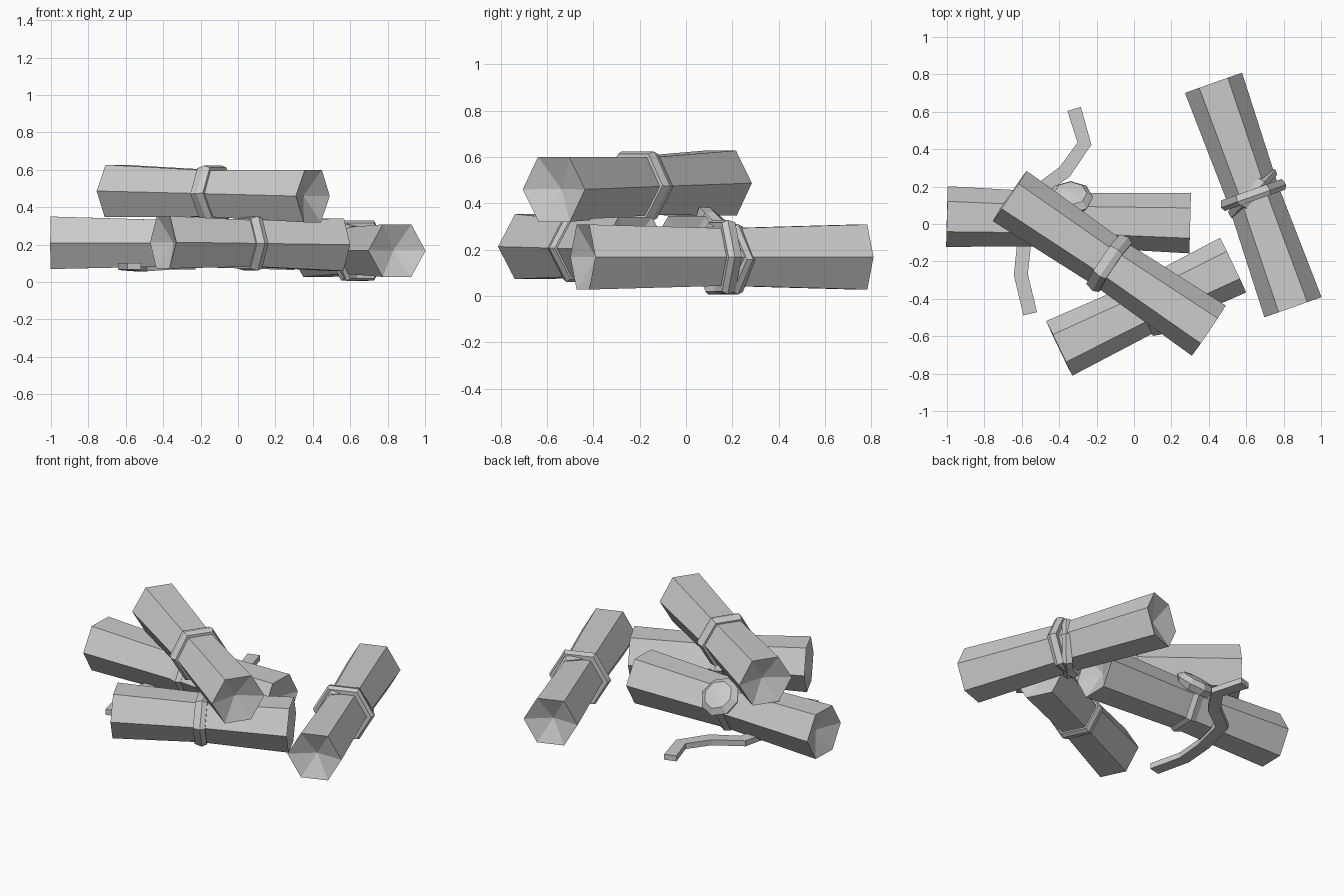
import bpy, bmesh, math
from mathutils import Vector, Matrix

if "Cube" in bpy.data.objects:
    bpy.data.objects.remove(bpy.data.objects["Cube"])


def finish(name, bm):
    bmesh.ops.recalc_face_normals(bm, faces=bm.faces)
    me = bpy.data.meshes.new(name)
    bm.to_mesh(me)
    bm.free()
    ob = bpy.data.objects.new(name, me)
    bpy.context.collection.objects.link(ob)
    return ob


def frame(origin, direction):
    """Matrix whose local x runs along direction and y stays level."""
    x = Vector(direction).normalized()
    y = Vector((0, 0, 1)).cross(x).normalized()
    z = x.cross(y)
    return Matrix.Translation(origin) @ Matrix((x, y, z)).transposed().to_4x4()


def lathe(name, profile, matrix, sides=6, closed=False):
    """Spin (along, radius) points about local x."""
    bm = bmesh.new()
    rings = []
    for along, r in profile:
        if r == 0:
            rings.append([bm.verts.new(matrix @ Vector((along, 0, 0)))])
            continue
        rings.append([bm.verts.new(matrix @ Vector((along,
                      r * math.cos(math.tau * i / sides),
                      r * math.sin(math.tau * i / sides)))) for i in range(sides)])
    pairs = list(zip(rings, rings[1:]))
    if closed:
        pairs.append((rings[-1], rings[0]))
    for a, b in pairs:
        for i in range(sides):
            j = (i + 1) % sides
            quad = [a[i % len(a)], a[j % len(a)], b[j % len(b)], b[i % len(b)]]
            bm.faces.new(list(dict.fromkeys(quad)))
    return finish(name, bm)


def band(name, matrix, r, w):
    """Six-sided ribbon band with a raised ridge."""
    return lathe(name, [(-w, r - 0.05), (-w, r - 0.012), (w * 0.2, r),
                        (w, r - 0.014), (w, r - 0.05)], matrix, closed=True)


def strand(name, path, w, h):
    """Flat ribbon of rectangular section with mitred bends."""
    bm = bmesh.new()
    pts = [Vector(p) for p in path]
    secs = []
    for i, p in enumerate(pts):
        d = (pts[min(i + 1, len(pts) - 1)] - pts[max(i - 1, 0)]).normalized()
        s = Vector((-d.y, d.x, 0)).normalized() * w / 2
        up = Vector((0, 0, h / 2))
        secs.append([bm.verts.new(v) for v in (p - s - up, p + s - up, p + s + up, p - s + up)])
    for a, b in zip(secs, secs[1:]):
        for i in range(4):
            bm.faces.new((a[i], a[(i + 1) % 4], b[(i + 1) % 4], b[i]))
    bm.faces.new(secs[0])
    bm.faces.new(secs[-1][::-1])
    return finish(name, bm)


# rolls: name, left/back end, right/front end, band radius, band half width
rolls = [
    ("back_roll", (-1.0, 0.04, 0.21), (0.3, 0.005, 0.205), 0.16, 0.035),
    ("front_roll", (-0.40, -0.665, 0.213), (0.53, -0.22, 0.2), 0.168, 0.035),
    ("top_roll", (-0.665, 0.15, 0.487), (0.4, -0.57, 0.46), 0.172, 0.04),
    ("side_roll", (0.425, 0.755, 0.168), (0.85, -0.445, 0.168), 0.185, 0.03),
]
for name, a, b, r, w in rolls:
    a, b = Vector(a), Vector(b)
    m = frame((a + b) / 2, b - a)
    h = (b - a).length / 2
    # hexagonal roll, pinched at the waist, hollowed ends
    lathe(name, [(-h + 0.06, 0), (-h, 0.162), (0, 0.143), (h, 0.162), (h - 0.06, 0)], m)
    if name == "top_roll":
        m = m @ Matrix.Rotation(math.radians(-5), 4, 'Y')
    band(name + "_band", m, r, w)
    if name == "side_roll":
        # second band crosses the first at a slant
        m2 = m @ Matrix.Translation((-0.01, 0, -0.01)) @ Matrix.Rotation(math.radians(28), 4, 'Z')
        band("slanted_band", m2, 0.175, 0.03)

# seal pressed onto the back roll
lathe("seal", [(-0.05, 0), (-0.05, 0.10), (-0.01, 0.122), (0.02, 0.088), (0.03, 0)],
      frame((-0.34, 0.15, 0.305), (0, 0.7, 0.7)), sides=8)

# loose ribbon lying under the back roll
strand("loose_ribbon", [(-0.555, -0.48, 0.085), (-0.605, -0.27, 0.085),
                        (-0.585, -0.08, 0.08), (-0.52, 0.17, 0.075),
                        (-0.37, 0.28, 0.085), (-0.265, 0.43, 0.085),
                        (-0.32, 0.615, 0.085)], 0.075, 0.035)
